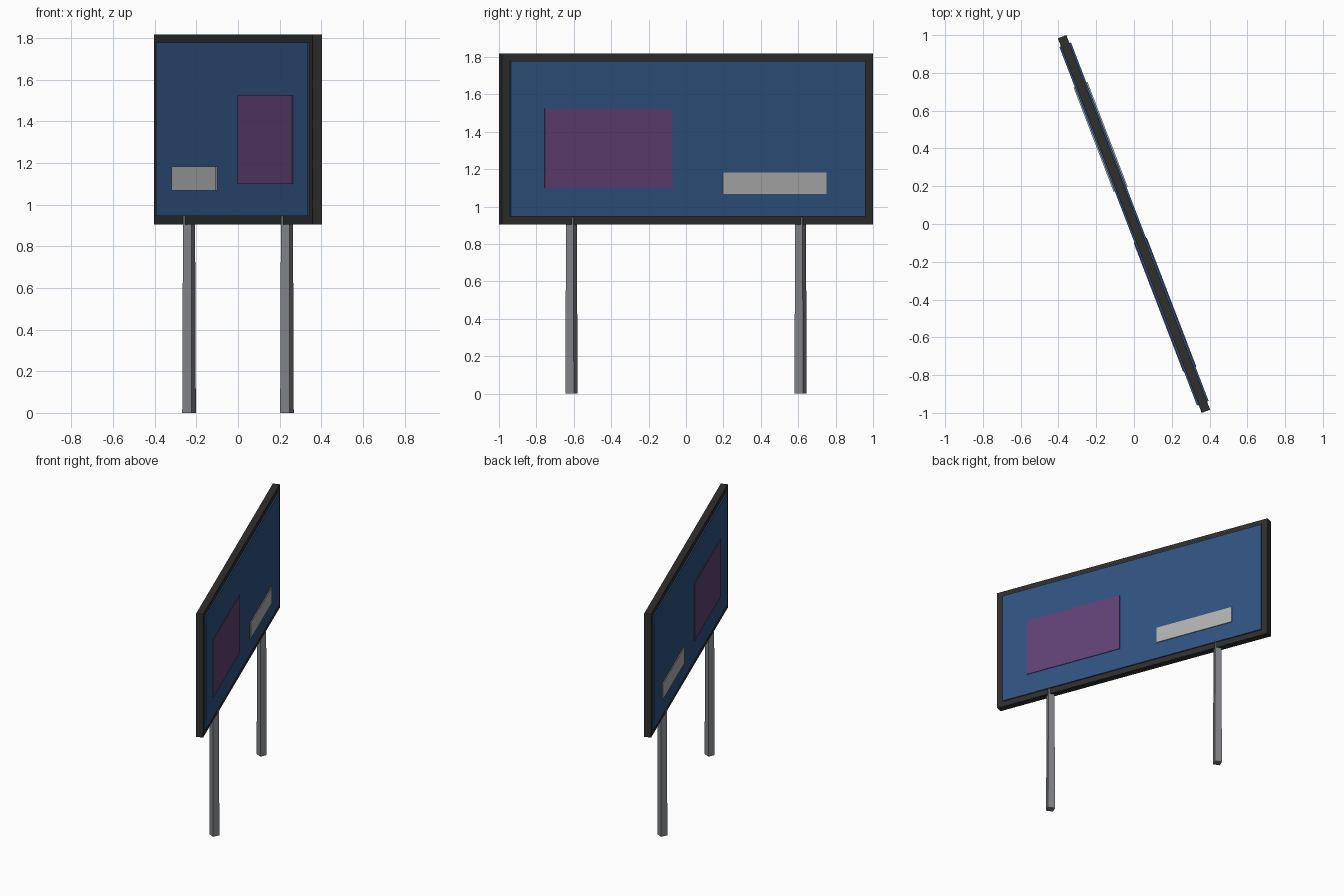
import bpy
import math
from mathutils import Matrix

cube = bpy.data.objects.get("Cube")
if cube:
    bpy.data.objects.remove(cube, do_unlink=True)

# The whole sign is turned about z; local x runs along the board, local y is its normal
TURN = Matrix.Rotation(math.radians(-69), 4, 'Z')
HALF_THICK = 0.024


def material(name, rgb):
    mat = bpy.data.materials.new(name)
    mat.use_nodes = True
    mat.diffuse_color = (*rgb, 1)
    mat.node_tree.nodes["Principled BSDF"].inputs["Base Color"].default_value = (*rgb, 1)
    return mat


charcoal = material("charcoal", (0.028, 0.028, 0.027))
blue = material("board blue", (0.03, 0.087, 0.22))
purple = material("poster purple", (0.12, 0.053, 0.18))
pale = material("pale grey", (0.44, 0.44, 0.44))
steel = material("steel grey", (0.22, 0.225, 0.24))


def finish(obj, name, mat):
    obj.name = name
    obj.data.materials.append(mat)
    obj.data.transform(TURN @ obj.matrix_basis)
    obj.matrix_basis = Matrix.Identity(4)


def box(name, mat, x, y, z):
    """Box spanning the (low, high) pairs in board space."""
    bpy.ops.mesh.primitive_cube_add(size=1)
    obj = bpy.context.object
    obj.location = [(a + b) / 2 for a, b in (x, y, z)]
    obj.scale = [b - a for a, b in (x, y, z)]
    obj.matrix_basis = Matrix.LocRotScale(obj.location, None, obj.scale)
    finish(obj, name, mat)


# Board frame
box("frame", charcoal, (-1.062, 1.062), (-HALF_THICK, HALF_THICK), (0.905, 1.818))

# Same plates on both faces of the board
for side, label in ((1, "right"), (-1, "left")):
    def plate(name, mat, x, inner, outer, z):
        box(f"{label}_{name}", mat, x, sorted((side * inner, side * outer)), z)

    plate("panel", blue, (-1.016, 1.016), HALF_THICK, 0.033, (0.946, 1.778))
    plate("poster", purple, (0.093, 0.823), 0.033, 0.0375, (1.1, 1.525))
    plate("label_plate", pale, (-0.79, -0.197), 0.033, 0.0395, (1.067, 1.183))

# Square tapered posts set cornerwise to the board
for x, label in ((0.656, "front"), (-0.656, "back")):
    bpy.ops.mesh.primitive_cone_add(vertices=4, radius1=0.035, radius2=0.031,
                                    depth=0.945, location=(x, 0, 0.4725))
    finish(bpy.context.object, f"{label}_post", steel)
